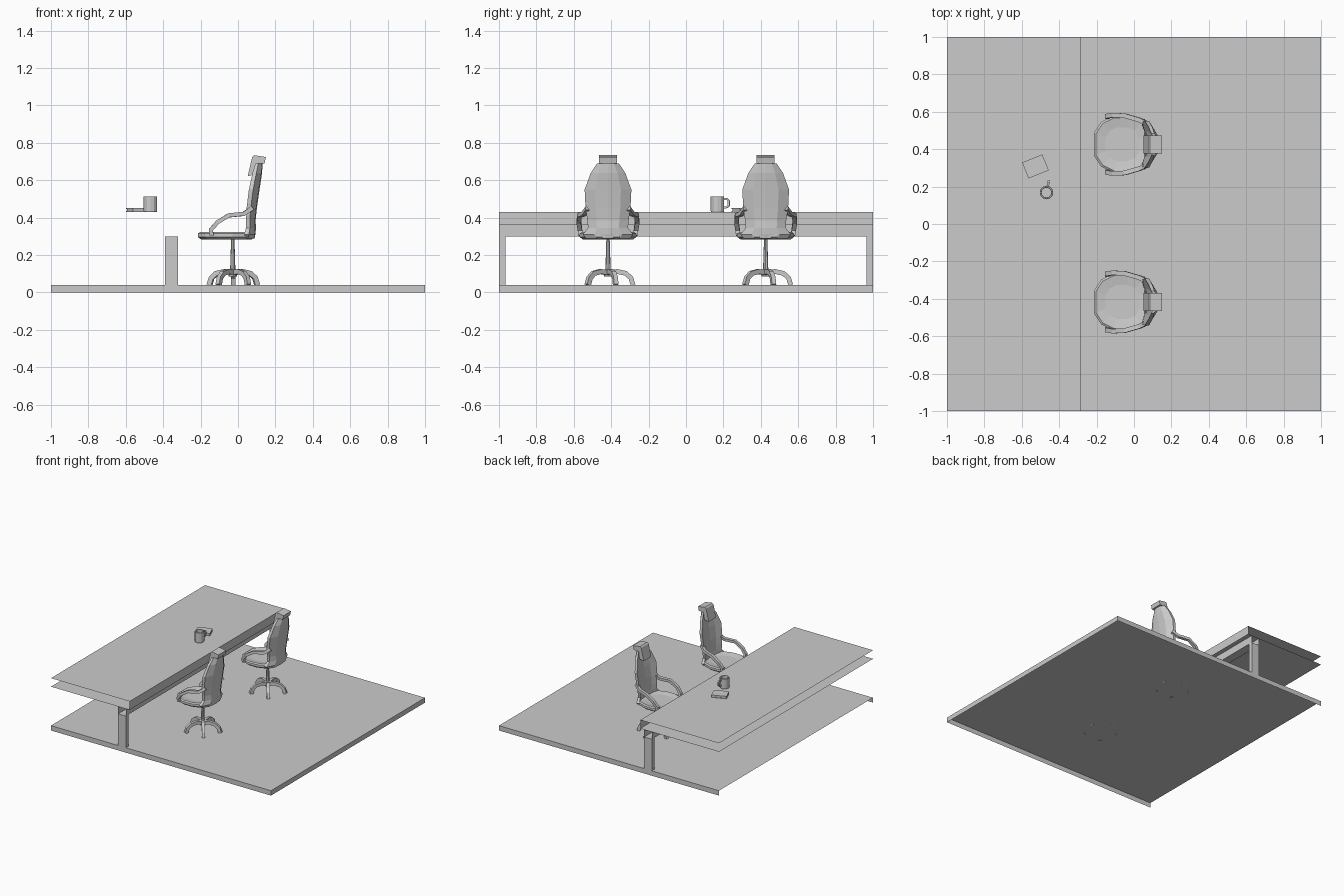
import bpy, bmesh, math
from mathutils import Vector

if "Cube" in bpy.data.objects:
    bpy.data.objects.remove(bpy.data.objects["Cube"])


def make(name, bm, loc=(0, 0, 0), rot=0, fix=True):
    if fix:
        bmesh.ops.recalc_face_normals(bm, faces=bm.faces)
    me = bpy.data.meshes.new(name)
    bm.to_mesh(me)
    bm.free()
    ob = bpy.data.objects.new(name, me)
    ob.location = loc
    ob.rotation_euler.z = rot
    bpy.context.collection.objects.link(ob)
    return ob


def loft(name, rings, loc=(0, 0, 0), rot=0, caps=True):
    bm = bmesh.new()
    vs = [[bm.verts.new(p) for p in r] for r in rings]
    n = len(rings[0])
    for a, b in zip(vs, vs[1:]):
        for i in range(n):
            bm.faces.new((a[i], a[(i + 1) % n], b[(i + 1) % n], b[i]))
    if caps:
        bm.faces.new(vs[0])
        bm.faces.new(vs[-1])
    return make(name, bm, loc, rot)


def box(name, x0, x1, y0, y1, z0, z1, loc=(0, 0, 0), rot=0):
    return loft(name, [[(x0, y0, z), (x1, y0, z), (x1, y1, z), (x0, y1, z)] for z in (z0, z1)], loc, rot)


def strip(name, profile, y0, y1):
    """Open sheet: an xz profile drawn straight along y."""
    bm = bmesh.new()
    vs = [[bm.verts.new((x, y, z)) for y in (y0, y1)] for x, z in profile]
    for a, b in zip(vs, vs[1:]):
        bm.faces.new((a[0], b[0], b[1], a[1]))
    return make(name, bm, fix=False)


def sweep(name, path, side, width, thick, loc=(0, 0, 0), rot=0):
    """Rectangular bar along a path; side is its width direction."""
    pts, side, rings = [Vector(p) for p in path], Vector(side), []
    for i, p in enumerate(pts):
        t = (pts[min(i + 1, len(pts) - 1)] - pts[max(i - 1, 0)]).normalized()
        n = t.cross(side).normalized()
        s = n.cross(t)
        rings.append([p + s * (a * width / 2) + n * (b * thick / 2)
                      for a, b in ((-1, -1), (1, -1), (1, 1), (-1, 1))])
    return loft(name, rings, loc, rot)


def lathe(name, profile, n, loc):
    return loft(name, [[(r * math.cos(2 * math.pi * i / n), r * math.sin(2 * math.pi * i / n), z)
                        for i in range(n)] for r, z in profile], loc)


# Floor slab: open underneath and on the left
bm = bmesh.new()
top = [bm.verts.new((x, y, 0.04)) for x, y in ((-1, -1), (1, -1), (1, 1), (-1, 1))]
low = [bm.verts.new((v.co.x, v.co.y, 0)) for v in top]
bm.faces.new(top)
for i in range(3):
    bm.faces.new((low[i], low[i + 1], top[i + 1], top[i]))
make("floor", bm, fix=False)

# Desk: folded sheet with open ends, beam and legs
strip("desk_top", [(-1, 0.36), (-0.285, 0.36), (-0.285, 0.43), (-1, 0.43)], -1, 1)
strip("desk_beam", [(-0.39, 0.36), (-0.39, 0.30), (-0.32, 0.30), (-0.32, 0.36)], -1, 1)
for s, label in ((-1, "front"), (1, "back")):
    ya, yb = sorted((s * 0.965, s))
    box(label + "_desk_leg", -0.39, -0.32, ya, yb, 0.04, 0.30)

# Notebook: two covers and pages
at, turn = (-0.527, 0.308, 0.43), math.radians(22)
for i, z in enumerate((0.001, 0.017)):
    box(f"notebook_cover_{i}", -0.058, 0.058, -0.046, 0.046, z, z + 0.004, at, turn)
box("notebook_pages", -0.055, 0.055, -0.043, 0.044, 0.005, 0.017, at, turn)

# Mug
at = (-0.468, 0.168, 0.43)
lathe("mug", [(0.034, 0), (0.036, 0.006), (0.036, 0.082), (0.034, 0.084), (0.028, 0.084),
              (0.026, 0.08), (0.026, 0.01)], 12, at)
sweep("mug_handle", [(0, 0.033, 0.07), (0, 0.052, 0.07), (0, 0.062, 0.06), (0, 0.062, 0.035),
                     (0, 0.052, 0.025), (0, 0.033, 0.025)], (1, 0, 0), 0.012, 0.01, at, -0.2)


def chair(y):
    loc = (0, y, 0)
    # Star base
    for k in range(5):
        sweep(f"base_leg_{k}", [(0, 0, 0.105), (0.05, 0, 0.112), (0.095, 0, 0.102), (0.122, 0, 0.078),
                                (0.134, 0, 0.04)], (0, 1, 0), 0.024, 0.026,
              (-0.025, y, 0), math.radians(90 + 72 * k))
    # Gas column
    lathe("column", [(0.022, 0.085), (0.022, 0.122), (0.014, 0.125), (0.009, 0.285)], 8, (-0.028, y, 0))
    # Seat cushion
    half = [(-0.215, 0.06), (-0.175, 0.12), (-0.11, 0.152), (-0.03, 0.152), (0.05, 0.125), (0.09, 0.06)]
    outline = half + [(x, -w) for x, w in reversed(half)]
    rings = []
    for k, z in ((0.88, 0.283), (1, 0.297), (1, 0.315), (0.93, 0.322), (0.6, 0.314)):
        rings.append([(-0.06 + (x + 0.06) * k, w * k, z) for x, w in outline])
    loft("seat", rings, loc)
    # Curved backrest: height, wing front, rear face, half width
    rings = []
    for z, xf, xr, w in ((0.288, 0.03, 0.088, 0.115), (0.31, 0.035, 0.093, 0.135), (0.345, 0.042, 0.096, 0.107),
                         (0.385, 0.043, 0.094, 0.11), (0.45, 0.046, 0.101, 0.12),
                         (0.55, 0.058, 0.115, 0.125), (0.64, 0.078, 0.129, 0.092), (0.69, 0.093, 0.131, 0.058)):
        d, m = (xr - xf), w * 0.55
        front = [(xf, -w), (xf + d * 0.32, -m), (xf + d * 0.42, 0), (xf + d * 0.32, m), (xf, w)]
        rear = [(xf + d * 0.4, w), (xr - d * 0.08, m), (xr, 0), (xr - d * 0.08, -m), (xf + d * 0.4, -w)]
        rings.append([(a, b, z) for a, b in front + rear])
    loft("backrest", rings, loc)
    # Headrest folded over the top of the backrest
    prof = [(0.052, 0.622), (0.076, 0.725), (0.086, 0.734), (0.149, 0.724), (0.142, 0.69), (0.108, 0.69), (0.088, 0.63)]
    loft("headrest", [[(a, s * 0.048, z) for a, z in prof] for s in (-1, 1)], loc)
    # Armrests
    for s in (-1, 1):
        sweep("armrest", [(-0.14, s * 0.146, 0.305), (-0.145, s * 0.15, 0.335), (-0.11, s * 0.156, 0.375),
                          (-0.05, s * 0.153, 0.412), (0.03, s * 0.13, 0.42), (0.075, s * 0.108, 0.45)],
              (0, 1, 0), 0.024, 0.022, loc)


for y in (-0.417, 0.426):
    chair(y)
